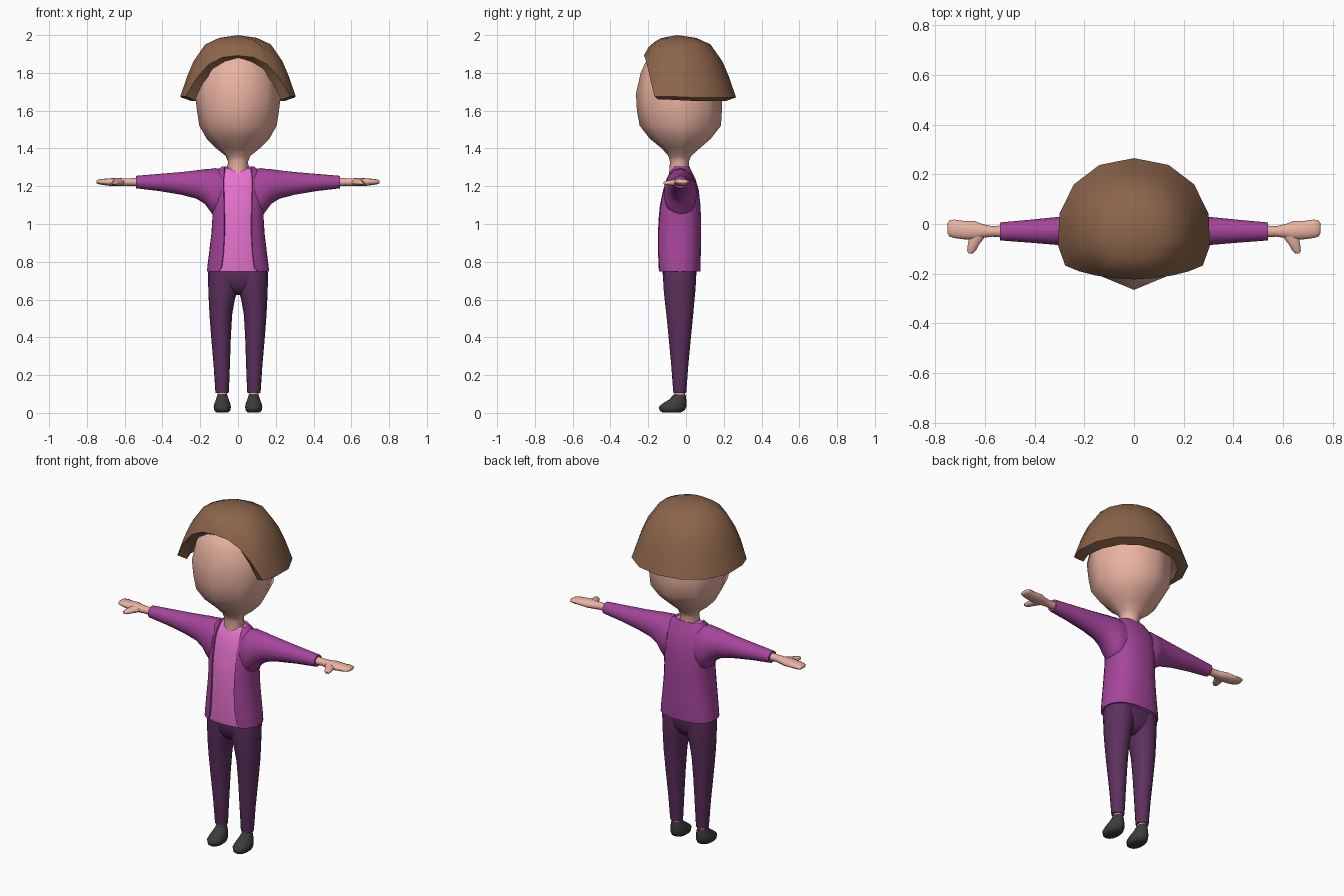
import bpy
from math import sin, cos, asin, pi, radians


def material(name, r, g, b):
    m = bpy.data.materials.new(name)
    m.diffuse_color = (r, g, b, 1)
    return m


SKIN = material("skin", .83, .45, .36)
HAIR = material("hair", .26, .13, .07)
JACKET = material("jacket", .38, .06, .33)
SHIRT = material("shirt", .80, .17, .62)
TROUSERS = material("trousers", .11, .03, .11)
SHOE = material("shoe", .045, .045, .045)


def finish(name, verts, faces, mat, mirror=False, thick=0, angle=60):
    me = bpy.data.meshes.new(name)
    me.from_pydata(verts, [], faces)
    me.materials.append(mat)
    ob = bpy.data.objects.new(name, me)
    bpy.context.collection.objects.link(ob)
    if thick:
        mod = ob.modifiers.new("thickness", 'SOLIDIFY')
        mod.thickness, mod.offset = thick, -1
    if mirror:
        mod = ob.modifiers.new("mirror", 'MIRROR')
        mod.use_mirror_merge = False
    bpy.ops.object.select_all(action='DESELECT')
    ob.select_set(True)
    bpy.context.view_layer.objects.active = ob
    bpy.ops.object.convert(target='MESH')
    bpy.ops.object.shade_smooth_by_angle(angle=radians(angle))
    return ob


def spow(v, e):
    return abs(v) ** e * (1 if v >= 0 else -1)


def loft(name, rings, mat, axis='z', n=16, power=2, gaps=None, **kw):
    """Rings are (position on axis, centre a, centre b, radius a, radius b).
    gaps: half-width of a front opening for each ring."""
    verts, faces = [], []
    for i, (p, ca, cb, ra, rb) in enumerate(rings):
        for k in range(n):
            t = 2 * pi * k / n
            if gaps:
                g = asin(min(gaps[i] / ra, .95) ** (power / 2))
                t = g + (2 * pi - 2 * g) * k / (n - 1)
            a = ca + ra * spow(sin(t), 2 / power)
            b = cb - rb * spow(cos(t), 2 / power)
            verts.append({'z': (a, b, p), 'x': (p, a, b), 'y': (a, p, b)}[axis])
    for i in range(len(rings) - 1):
        for k in range(n - 1 if gaps else n):
            j = (k + 1) % n
            f = (i * n + k, i * n + j, (i + 1) * n + j, (i + 1) * n + k)
            faces.append(f[::-1] if axis == 'y' else f)
    if not gaps:
        lo = tuple(range(n))
        hi = tuple(range((len(rings) - 1) * n, len(rings) * n))
        faces += [lo, hi[::-1]] if axis == 'y' else [lo[::-1], hi]
    return finish(name, verts, faces, mat, **kw)


# head and neck, low-poly with a ridge at the front
loft("head", [(1.26, 0, -.035, .06, .055), (1.33, 0, -.035, .053, .05),
              (1.36, 0, -.033, .065, .06), (1.40, 0, -.028, .115, .10),
              (1.45, 0, -.03, .165, .16), (1.52, 0, -.03, .205, .215),
              (1.60, 0, -.035, .217, .225), (1.69, 0, -.037, .228, .228),
              (1.80, 0, -.035, .205, .205), (1.88, 0, -.035, .15, .168),
              (1.93, 0, -.035, .07, .08)], SKIN, n=8, angle=80)

# hair: thick shell, cut high over the face
PROFILE = [(2.0, 0), (1.985, .33), (1.95, .57), (1.86, .77), (1.78, .88), (1.67, 1)]
HALF = [(0, 2.65), (20, 2.75), (38, 3.2), (52, 4.1), (63, 4.95), (82, 4.95),
        (105, 5), (130, 5), (155, 5), (180, 5)]   # angle from front, profile end
around = HALF + [(360 - a, e) for a, e in HALF[-2:0:-1]]
hv, hf, n, LEVELS = [(0, -.045, 2.0)], [], len(around), 5
for lev in range(1, LEVELS + 1):
    for deg, end in around:
        s = end * lev / LEVELS
        i = min(int(s), 4)
        (z0, r0), (z1, r1) = PROFILE[i], PROFILE[i + 1]
        z, r = z0 + (z1 - z0) * (s - i), r0 + (r1 - r0) * (s - i)
        c = -cos(radians(deg))
        hv.append((.31 * r * spow(sin(radians(deg)), .93),
                   -.048 + r * spow(c, .93) * (.313 if c > 0 else .25), z))
for k in range(n):
    j = (k + 1) % n
    hf.append((0, 1 + k, 1 + j))
    for lev in range(LEVELS - 1):
        a = 1 + lev * n
        hf.append((a + k, a + n + k, a + n + j, a + j))
finish("hair", hv, hf, HAIR, thick=.055, angle=50)

# open jacket and the shirt inside it
TORSO = [(.748, 0, -.037, .165, .113), (.77, 0, -.037, .163, .115),
         (.85, 0, -.038, .153, .117), (.95, 0, -.038, .141, .118),
         (1.03, 0, -.036, .136, .116), (1.10, 0, -.034, .138, .111),
         (1.18, 0, -.03, .14, .098), (1.24, 0, -.03, .135, .08),
         (1.28, 0, -.032, .115, .062), (1.305, 0, -.03, .085, .048)]
loft("jacket", TORSO, JACKET, n=24, power=2.4, thick=.014,
     gaps=[.105, .088, .078, .073, .073, .075, .076, .076, .074, .072])
loft("shirt", [(z - .008 * (z > 1.25), x, y, rx - .007, ry - .007)
               for z, x, y, rx, ry in TORSO], SHIRT, n=24, power=2.4)

# sleeves flaring into the armpit
loft("sleeves", [(.09, -.03, 1.165, .085, .125), (.12, -.03, 1.165, .088, .131),
                 (.145, -.03, 1.178, .083, .114), (.175, -.03, 1.198, .075, .092),
                 (.22, -.029, 1.209, .066, .075), (.30, -.028, 1.215, .057, .06),
                 (.42, -.029, 1.22, .046, .045), (.54, -.03, 1.222, .036, .033)],
     JACKET, axis='x', mirror=True)

# mitten hands and thumbs
loft("hands", [(.52, -.03, 1.222, .025, .023), (.57, -.03, 1.222, .021, .02),
               (.61, -.028, 1.221, .028, .021), (.645, -.026, 1.222, .039, .022),
               (.69, -.024, 1.222, .037, .019), (.725, -.019, 1.223, .037, .015),
               (.743, -.018, 1.223, .032, .011), (.75, -.018, 1.223, .02, .006)],
     SKIN, axis='x', n=12, mirror=True)
loft("thumbs", [(-.118, .657, 1.217, .009, .006), (-.108, .654, 1.217, .018, .011),
                (-.085, .647, 1.218, .023, .014), (-.06, .635, 1.22, .031, .017),
                (-.03, .625, 1.221, .035, .017)],
     SKIN, axis='y', n=10, mirror=True)

# trousers: hips plus mirrored legs
loft("hips", [(.625, 0, -.034, .05, .03), (.65, 0, -.034, .10, .062),
              (.69, 0, -.034, .15, .083), (.74, 0, -.034, .158, .09),
              (.78, 0, -.034, .15, .09)], TROUSERS, n=20, power=2.3)
loft("legs", [(.105, .084, -.033, .034, .033), (.115, .084, -.033, .036, .035),
              (.25, .086, -.033, .043, .045), (.40, .090, -.033, .052, .059),
              (.52, .091, -.033, .060, .071), (.60, .086, -.034, .069, .079),
              (.65, .079, -.034, .078, .084), (.72, .077, -.034, .082, .088),
              (.77, .076, -.034, .08, .088)], TROUSERS, mirror=True)

# ankles and shoes
loft("ankles", [(.07, .083, -.033, .025, .028), (.13, .083, -.033, .027, .028)],
     SKIN, n=12, mirror=True)
loft("shoes", [(.003, .083, -.076, .032, .05), (.012, .083, -.074, .043, .066),
               (.032, .083, -.071, .047, .073), (.05, .083, -.060, .043, .063),
               (.07, .083, -.044, .035, .046), (.098, .083, -.033, .026, .031)],
     SHOE, n=14, mirror=True)
